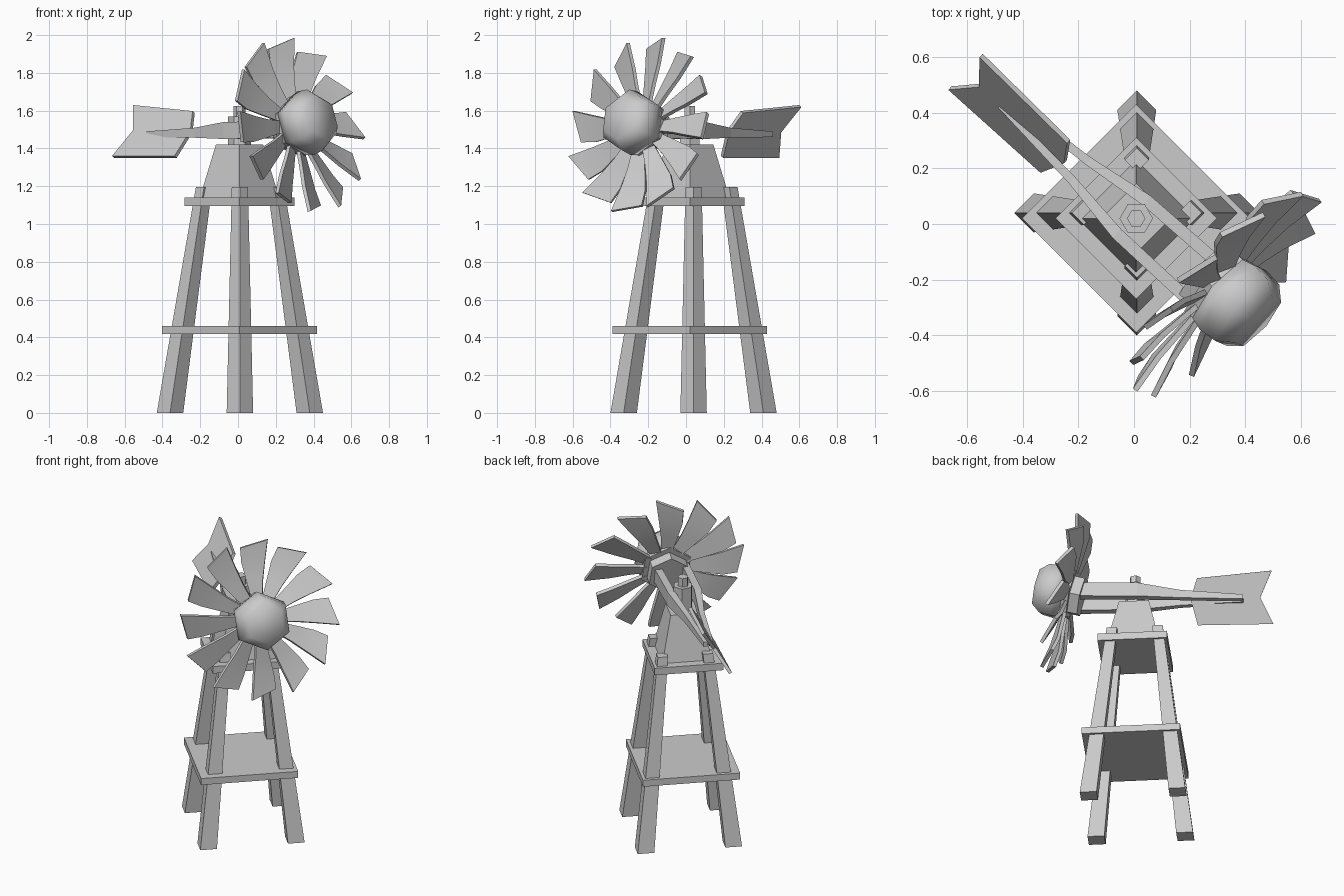
import bpy, bmesh, math
from mathutils import Matrix

cube = bpy.data.objects.get("Cube")
if cube:
    bpy.data.objects.remove(cube, do_unlink=True)

grey = bpy.data.materials.new("plain grey")
grey.use_nodes = True
grey.diffuse_color = (0.6, 0.6, 0.6, 1)
grey.node_tree.nodes["Principled BSDF"].inputs["Base Color"].default_value = (0.6, 0.6, 0.6, 1)

LEGS = Matrix.Translation((0.01, 0.04, 0))
TOWER = Matrix.Translation((0.008, 0.02, 0))
HEAD = Matrix.Translation((-0.008, 0.025, 0)) @ Matrix.Rotation(math.radians(-42), 4, 'Z')
WHEEL = (HEAD @ Matrix.Translation((0.46, 0.022, 1.53))
         @ Matrix.Rotation(math.radians(-15), 4, 'Y'))
HUB = WHEEL @ Matrix.Rotation(math.radians(5), 4, 'X')


def make(name, verts, faces, matrix, smooth=False, thickness=0):
    mesh = bpy.data.meshes.new(name)
    mesh.from_pydata([tuple(v) for v in verts], [], faces)
    bm = bmesh.new()
    bm.from_mesh(mesh)
    bmesh.ops.recalc_face_normals(bm, faces=bm.faces[:])
    bm.to_mesh(mesh)
    bm.free()
    mesh.materials.append(grey)
    for p in mesh.polygons:
        p.use_smooth = smooth
    obj = bpy.data.objects.new(name, mesh)
    bpy.context.collection.objects.link(obj)
    obj.matrix_world = matrix
    if thickness:
        mod = obj.modifiers.new("thickness", 'SOLIDIFY')
        mod.thickness = thickness
        mod.offset = 0
    return obj


def loft(name, rings, matrix, smooth=False):
    """Bridge equal-sized point rings and cap both ends."""
    n = len(rings[0])
    verts = [v for ring in rings for v in ring]
    faces = [(i * n + j, i * n + (j + 1) % n, (i + 1) * n + (j + 1) % n, (i + 1) * n + j)
             for i in range(len(rings) - 1) for j in range(n)]
    faces += [tuple(range(n)), tuple(range(len(verts) - n, len(verts)))]
    return make(name, verts, faces, matrix, smooth)


def flat_ring(n, radius, z, x=0):
    """Polygon with a corner on +x, lying level at height z."""
    angles = [math.tau * k / n for k in range(n)]
    return [(x + radius * math.cos(a), radius * math.sin(a), z) for a in angles]


def axle_ring(n, radius, x):
    """Polygon facing along the axle, with a corner at the top."""
    angles = [math.tau * k / n for k in range(n)]
    return [(x, radius * math.sin(a), radius * math.cos(a)) for a in angles]


# Tower: four leaning legs, two platforms, tapered cap and mast
for k, side in enumerate(("left", "back", "right", "front")):
    loft(f"{side}_leg", [flat_ring(4, 0.07, 0, 0.37), flat_ring(4, 0.043, 1.195, 0.19)],
         LEGS @ Matrix.Rotation(k * math.pi / 2, 4, 'Z'))
for name, radius, low, high in (("lower_platform", 0.41, 0.418, 0.46),
                                ("upper_platform", 0.29, 1.095, 1.14)):
    loft(name, [flat_ring(4, radius, low), flat_ring(4, radius, high)], TOWER)
loft("cap", [flat_ring(4, 0.21, 1.14), flat_ring(4, 0.125, 1.42)], TOWER)
loft("mast", [flat_ring(6, 0.06, 1.42), flat_ring(6, 0.06, 1.57)], TOWER)
loft("mast_pin", [flat_ring(6, 0.033, 1.57), flat_ring(6, 0.033, 1.625)], TOWER)

# Two arms that pass the mast and close in on the tail
ARM = ((0.36, 0.085, 1.5, 0.045, 0.022), (0, 0.08, 1.495, 0.045, 0.022),
       (-0.25, 0.045, 1.483, 0.026, 0.016), (-0.62, 0.017, 1.475, 0.015, 0.012))
for name, s in (("left_arm", 1), ("right_arm", -1)):
    rings = [[(x, s * y - w, z - h), (x, s * y + w, z - h), (x, s * y + w, z + h), (x, s * y - w, z + h)]
             for x, y, z, h, w in ARM]
    loft(name, rings, HEAD)

# Notched tail vane, leaning sideways
vane = [(-0.31, 0), (-0.35, 0.12), (-0.79, 0.157), (-0.72, 0), (-0.795, -0.157), (-0.35, -0.157)]
make("tail_vane", [(x, 0, z) for x, z in vane], [(0, 1, 2, 3), (0, 3, 4, 5)],
     HEAD @ Matrix.Translation((0, -0.012, 1.49)) @ Matrix.Rotation(math.radians(-31), 4, 'X'),
     thickness=0.02)

# Wheel: rounded six-sided hub with stepped plates behind
loft("hub", [axle_ring(6, r, x) for x, r in
             ((-0.04, 0.16), (0.01, 0.175), (0.08, 0.168), (0.135, 0.12))], HUB, True)
loft("back_plate", [axle_ring(6, 0.16, -0.08), axle_ring(6, 0.16, -0.04)], HUB)
loft("axle_collar", [axle_ring(6, 0.125, -0.14), axle_ring(6, 0.125, -0.08)], HUB)

# Twelve curved blades: radius and side offset of both edges, then forward bend
BLADE = ((0.12, -0.03, 0.12, 0.03, 0), (0.24, -0.055, 0.23, 0.038, 0),
         (0.34, -0.075, 0.33, 0.053, 0), (0.43, -0.08, 0.475, 0.075, 0.015))
PITCH = 0.38
BACKSET = -0.06
points = []
for r1, t1, r2, t2, bend in BLADE:
    points += [(BACKSET + t1 * PITCH + bend, t1, r1), (BACKSET + t2 * PITCH + bend, t2, r2)]
quads = [(2 * i, 2 * i + 1, 2 * i + 3, 2 * i + 2) for i in range(len(BLADE) - 1)]
for k in range(12):
    blade = make(f"blade_{k + 1}", points, quads,
                 WHEEL @ Matrix.Rotation(math.tau * k / 12, 4, 'X'), True, 0.02)
    split = blade.modifiers.new("crisp rims", 'EDGE_SPLIT')
    split.split_angle = math.radians(50)
